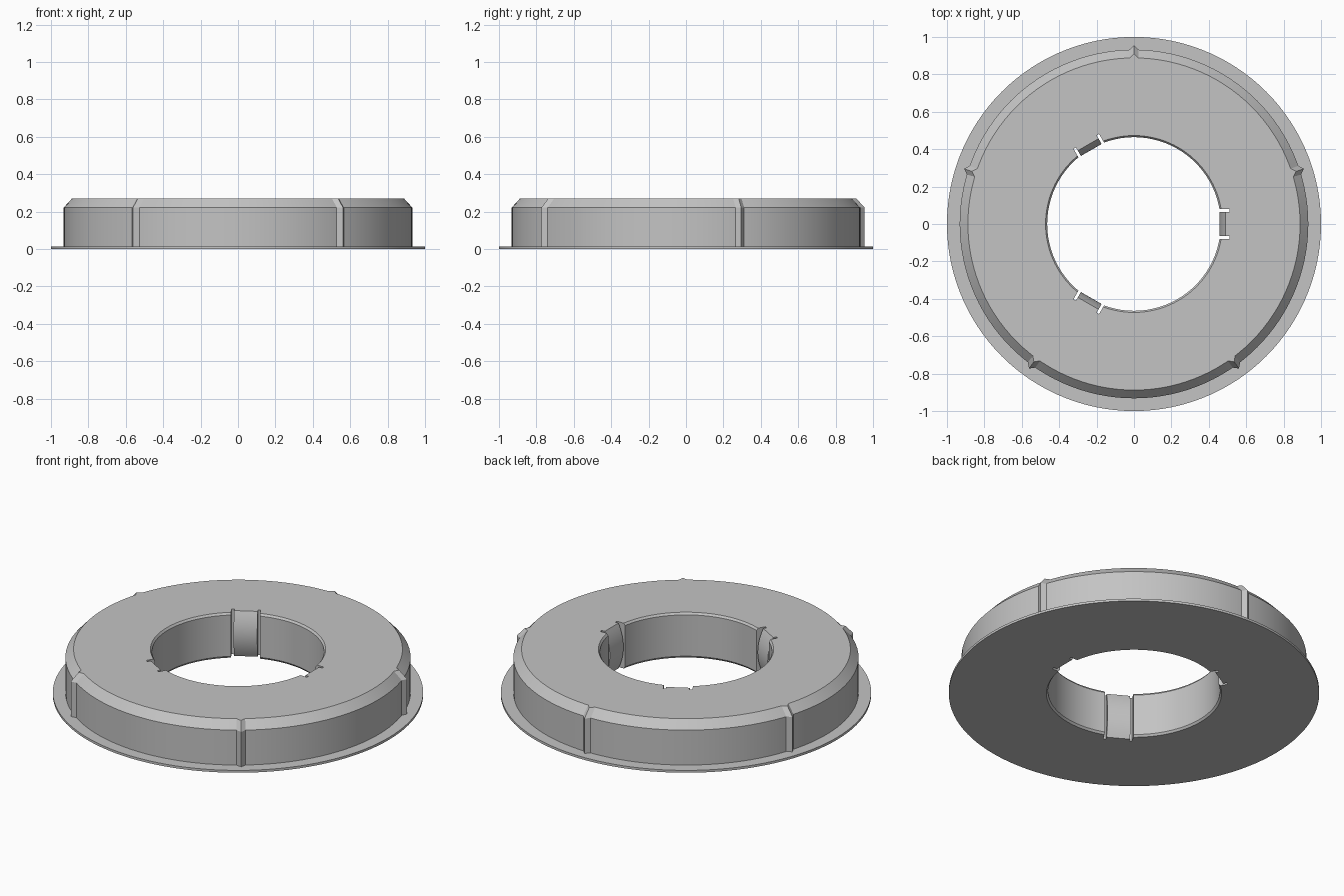
import bpy, bmesh, math
from mathutils import Matrix

cube = bpy.data.objects.get("Cube")
if cube:
    bpy.data.objects.remove(cube, do_unlink=True)

grey = bpy.data.materials.new("plain grey")
grey.use_nodes = True
grey.diffuse_color = (0.55, 0.55, 0.55, 1)
grey.node_tree.nodes["Principled BSDF"].inputs["Base Color"].default_value = (0.55, 0.55, 0.55, 1)

HEIGHT = 0.27


def make_object(name, bm):
    bmesh.ops.recalc_face_normals(bm, faces=bm.faces[:])
    mesh = bpy.data.meshes.new(name)
    bm.to_mesh(mesh)
    bm.free()
    mesh.materials.append(grey)
    obj = bpy.data.objects.new(name, mesh)
    bpy.context.collection.objects.link(obj)
    return obj


def smooth(obj):
    bpy.ops.object.select_all(action='DESELECT')
    obj.select_set(True)
    bpy.context.view_layer.objects.active = obj
    bpy.ops.object.shade_smooth_by_angle(angle=math.radians(25))


# Ring body: a lathed profile of (radius, height, ridge size)
profile = [(1, 0, 0), (1, 0.014, 0), (0.932, 0.014, 0.023), (0.932, 0.222, 0.023),
           (0.888, HEIGHT, 0.023), (0.473, HEIGHT, 0), (0.464, HEIGHT - 0.012, 0),
           (0.464, 0.012, 0), (0.473, 0, 0)]

# Five pointed ridges: each has an apex and two base lines
steps = [(3 * i, 0) for i in range(120)]
for k in range(5):
    a = (90 + 72 * k) % 360
    steps = [s for s in steps if s[0] != a]
    steps += [(a - 1.5, 0), (a, 1), (a + 1.5, 0)]
steps.sort()

bm = bmesh.new()
rings = []
for angle, ridge in steps:
    t = math.radians(angle)
    rings.append([bm.verts.new(((r + ridge * d) * math.cos(t), (r + ridge * d) * math.sin(t), z))
                  for r, z, d in profile])
for i, ring in enumerate(rings):
    after = rings[(i + 1) % len(rings)]
    for j in range(len(profile)):
        k = (j + 1) % len(profile)
        bm.faces.new((ring[j], after[j], after[k], ring[k]))
body = make_object("ring_body", bm)

# Pockets in the bore that leave a slot on each side of every clip
bm = bmesh.new()
for k in range(3):
    turn = Matrix.Rotation(math.radians(120 * k), 4, 'Z')
    place = Matrix.Translation((0.455, 0, HEIGHT / 2)) @ Matrix.Diagonal((0.11, 0.158, 0.5, 1))
    bmesh.ops.create_cube(bm, size=1, matrix=turn @ place)
cutter = make_object("pocket_cutter", bm)
cutter.hide_render = True

cut = body.modifiers.new("pockets", 'BOOLEAN')
cut.operation = 'DIFFERENCE'
cut.solver = 'EXACT'
cut.object = cutter
bpy.context.view_layer.objects.active = body
bpy.ops.object.modifier_apply(modifier=cut.name)
bpy.data.objects.remove(cutter, do_unlink=True)
smooth(body)

# Spring clips: blocks whose inner face bulges towards the centre
for k in range(3):
    bm = bmesh.new()
    n = 16
    outline = [(0.51, 0), (0.51, HEIGHT)]
    for i in range(n + 1):
        u = 1 - 2 * i / n
        outline.append((0.457 + 0.033 * u * u, HEIGHT * (1 + u) / 2))
    face = bm.faces.new([bm.verts.new((x, -0.064, z)) for x, z in outline])
    grown = bmesh.ops.extrude_face_region(bm, geom=[face])["geom"]
    moved = [v for v in grown if isinstance(v, bmesh.types.BMVert)]
    bmesh.ops.translate(bm, verts=moved, vec=(0, 0.128, 0))
    clip = make_object(f"bore_clip_{k + 1}", bm)
    clip.rotation_euler.z = math.radians(120 * k)
    smooth(clip)
